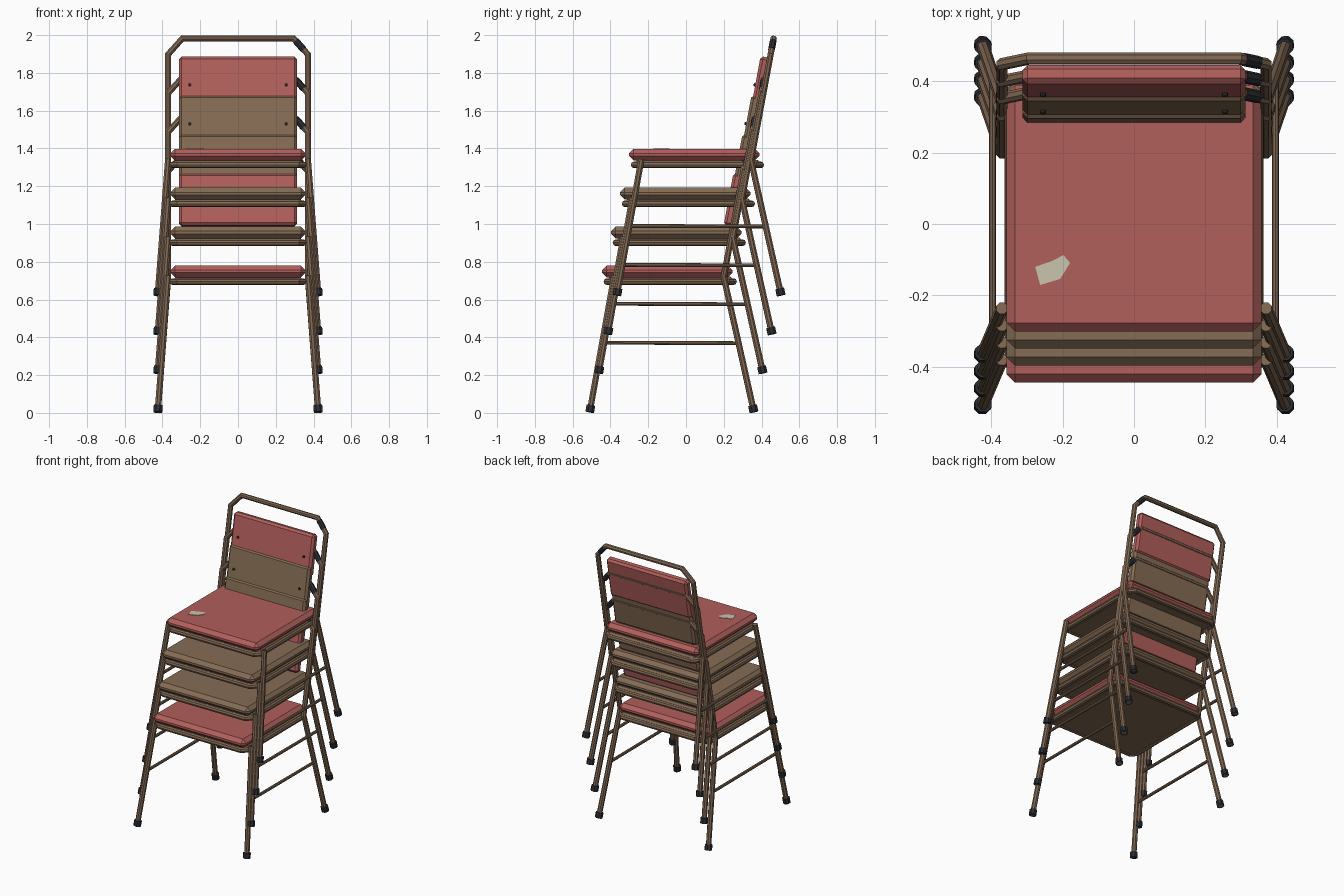
import bpy, bmesh, math
from mathutils import Vector, Matrix

cube = bpy.data.objects.get("Cube")
if cube:
    bpy.data.objects.remove(cube, do_unlink=True)


def material(name, rgb):
    m = bpy.data.materials.new(name)
    m.use_nodes = True
    color = (*rgb, 1)
    m.diffuse_color = color
    bsdf = m.node_tree.nodes["Principled BSDF"]
    bsdf.inputs["Base Color"].default_value = color
    bsdf.inputs["Roughness"].default_value = 0.8
    return m


RED = material("red vinyl", (0.44, 0.115, 0.105))
TAN = material("brown vinyl", (0.235, 0.15, 0.09))
FRAME = material("brown paint", (0.215, 0.137, 0.084))
RUBBER = material("dark rubber", (0.025, 0.027, 0.034))
PATCH = material("pale patch", (0.6, 0.55, 0.42))

STACK_STEP = Vector((0, 0.048, 0.206))
TUBE = 0.0175
LEAN = 0.186                     # backward lean of the uprights
SEAT_Z = 0.72


def link(name, data, mat):
    ob = bpy.data.objects.new(name, data)
    data.materials.append(mat)
    bpy.context.collection.objects.link(ob)
    return ob


def tube(name, points, radius, mat, closed=False):
    """Eight-sided flat-shaded tube along a path."""
    cu = bpy.data.curves.new(name, "CURVE")
    cu.dimensions = "3D"
    cu.bevel_depth = radius
    cu.bevel_resolution = 2
    cu.use_fill_caps = True
    sp = cu.splines.new("POLY")
    sp.points.add(len(points) - 1)
    for p, co in zip(sp.points, points):
        p.co = (*co, 1)
    sp.use_cyclic_u = closed
    sp.use_smooth = False
    return link(name, cu, mat)


def slab(name, size, center, mat, bevel=0.0, tilt=0.0):
    """Chamfered box, optionally leaning back."""
    bm = bmesh.new()
    bmesh.ops.create_cube(bm, size=1, matrix=Matrix.Diagonal((*size, 1)))
    if bevel:
        bmesh.ops.bevel(bm, geom=bm.edges[:], offset=bevel, segments=1,
                        affect="EDGES")
    me = bpy.data.meshes.new(name)
    bm.to_mesh(me)
    bm.free()
    ob = link(name, me, mat)
    ob.location = center
    ob.rotation_euler.x = tilt
    return ob


def on_back(x, z, off=0.0):
    """Point on the leaning plane of the uprights."""
    return Vector((x, 0.2 + LEAN * (z - SEAT_Z) + off, z))


def chair(n, vinyl):
    o = STACK_STEP * n

    def name(part):
        return f"{part}_{n + 1}"

    def at(points):
        return [Vector(p) + o for p in points]

    # Rear legs, uprights and top rail are one bent tube
    rear_foot = Vector((0.425, 0.36, 0.004))
    side = [rear_foot, on_back(0.37, SEAT_Z), on_back(0.37, 1.28), on_back(0.295, 1.364)]
    other = [Vector((-p.x, p.y, p.z)) for p in reversed(side)]
    tube(name("back_frame"), at(side + other), TUBE, FRAME)
    bend, corner = side[2], side[3]
    tube(name("bend_sleeve"),
         at([bend.lerp(corner, 0.3), bend.lerp(corner, 0.85)]), TUBE + 0.001, RUBBER)

    # Front legs, feet and side stretchers
    front_foot = Vector((0.425, -0.51, 0.004))
    front_top = Vector((0.37, -0.38, SEAT_Z + 0.005))
    for s, label in ((1, "left"), (-1, "right")):
        flip = Matrix.Diagonal((s, 1, 1))
        tube(name(label + "_front_leg"),
             at([flip @ front_foot, flip @ front_top]), TUBE, FRAME)
        for foot, top, where in ((front_foot, front_top, "front"),
                                 (rear_foot, side[1], "rear")):
            tip = foot.lerp(top, 0.05)
            tube(name(f"{label}_{where}_foot"),
                 at([flip @ foot, flip @ tip]), 0.025, RUBBER)
        tube(name(label + "_stretcher"),
             at([flip @ front_foot.lerp(front_top, 0.51),
                 flip @ rear_foot.lerp(side[1], 0.51)]), 0.01, FRAME)

    # Seat rail loop, with cut corners, and the panel inside it
    rx, y0, y1, c, rz = 0.347, -0.42, 0.253, 0.03, 0.695
    loop = [(-rx + c, y0, rz), (rx - c, y0, rz), (rx, y0 + c, rz), (rx, y1 - c, rz),
            (rx - c, y1, rz), (-rx + c, y1, rz), (-rx, y1 - c, rz), (-rx, y0 + c, rz)]
    tube(name("seat_rail"), at(loop), TUBE, FRAME, closed=True)
    slab(name("seat_panel"), (0.68, 0.66, 0.04),
         Vector((0, -0.084, 0.702)) + o, FRAME, 0.012)

    # Cushions
    slab(name("seat_cushion"), (0.715, 0.69, 0.062),
         Vector((0, -0.1, 0.749)) + o, vinyl, 0.024)
    tilt = -math.atan(LEAN)
    slab(name("backrest"), (0.625, 0.054, 0.28),
         on_back(0, 1.128, -0.024) + o, vinyl, 0.014, tilt)

    # Screws in the backrest
    for s in (1, -1):
        p = on_back(s * 0.255, 1.118, -0.05) + o
        normal = Vector((0, -1, LEAN)).normalized()
        tube(name("backrest_screw"), [p, p + normal * 0.01], 0.008, RUBBER)


for i, vinyl in enumerate((RED, TAN, TAN, RED)):
    chair(i, vinyl)

# Worn patch on the top seat
outline = [(-0.277, -0.12), (-0.263, -0.171), (-0.207, -0.154),
           (-0.179, -0.109), (-0.198, -0.087), (-0.23, -0.104)]
bm = bmesh.new()
face = bm.faces.new([bm.verts.new((x, y, 1.397)) for x, y in outline])
ext = bmesh.ops.extrude_face_region(bm, geom=[face])
for v in ext["geom"]:
    if isinstance(v, bmesh.types.BMVert):
        v.co.z += 0.004
bmesh.ops.recalc_face_normals(bm, faces=bm.faces[:])
me = bpy.data.meshes.new("seat_patch")
bm.to_mesh(me)
bm.free()
link("seat_patch", me, PATCH)
